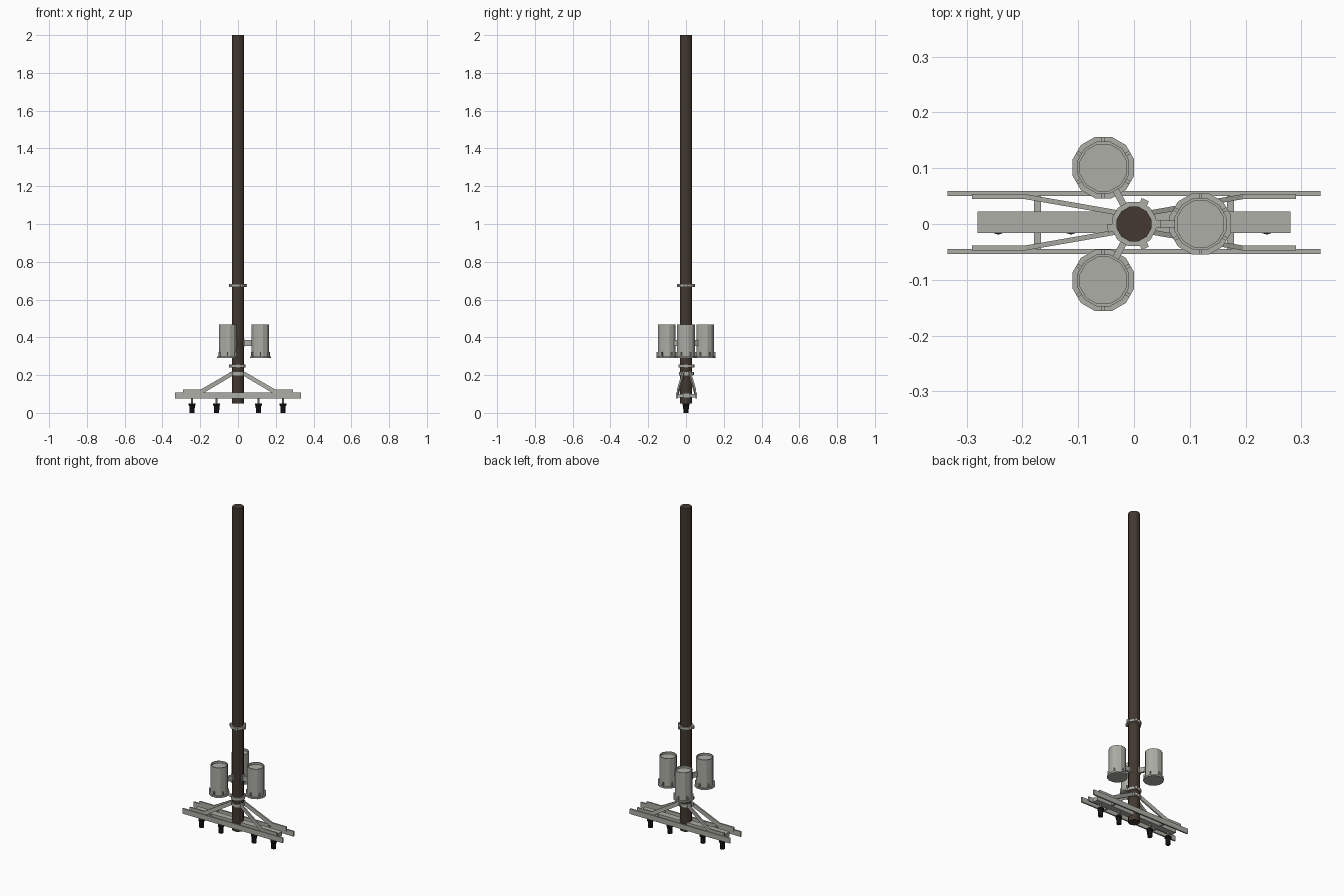
import bpy, bmesh, math
from mathutils import Matrix, Vector

if "Cube" in bpy.data.objects:
    bpy.data.objects.remove(bpy.data.objects["Cube"])


def material(name, rgb):
    m = bpy.data.materials.new(name)
    m.diffuse_color = (*rgb, 1)
    m.use_nodes = True
    m.node_tree.nodes["Principled BSDF"].inputs["Base Color"].default_value = m.diffuse_color
    return m


GREY = material("galvanised grey", (0.42, 0.42, 0.38))
BROWN = material("dark wood", (0.055, 0.04, 0.029))
BLACK = material("black insulator", (0.012, 0.012, 0.012))


def finish(bm, name, mat):
    bmesh.ops.recalc_face_normals(bm, faces=bm.faces)
    me = bpy.data.meshes.new(name)
    bm.to_mesh(me)
    bm.free()
    me.materials.append(mat)
    ob = bpy.data.objects.new(name, me)
    bpy.context.collection.objects.link(ob)
    return ob


def lathe(name, profile, mat, loc=(0, 0, 0), sides=12, closed=False):
    """Revolve (radius, z) points; open profiles are capped at both ends."""
    bm = bmesh.new()
    rings = []
    for r, z in profile:
        rings.append([bm.verts.new((loc[0] + r * math.cos(2 * math.pi * (i + .5) / sides),
                                    loc[1] + r * math.sin(2 * math.pi * (i + .5) / sides),
                                    loc[2] + z)) for i in range(sides)])
    pairs = list(zip(rings, rings[1:])) + ([(rings[-1], rings[0])] if closed else [])
    for a, b in pairs:
        for i in range(sides):
            j = (i + 1) % sides
            bm.faces.new((a[i], a[j], b[j], b[i]))
    if not closed:
        bm.faces.new(rings[0])
        bm.faces.new(rings[-1])
    return finish(bm, name, mat)


def box(name, lo, hi, mat=GREY, angle=0, origin=(0, 0)):
    """Box between two corners, turned about z, then moved to origin."""
    lo, hi = Vector(lo), Vector(hi)
    bm = bmesh.new()
    bmesh.ops.create_cube(bm, size=1)
    m = (Matrix.Translation((*origin, 0)) @ Matrix.Rotation(angle, 4, 'Z')
         @ Matrix.Translation((lo + hi) / 2) @ Matrix.Diagonal((*(hi - lo), 1)))
    bmesh.ops.transform(bm, matrix=m, verts=bm.verts)
    return finish(bm, name, mat)


def brace(name, sx, sy):
    """Bent strap: flat along the rail, then rising to the pole."""
    bm = bmesh.new()
    secs = []
    for x, y, z0, z1 in ((.29, .046, .098, .125), (.195, .046, .098, .125), (.028, .017, .197, .222)):
        secs.append([bm.verts.new((sx * x, .003 + sy * (y + dy), z))
                     for dy, z in ((-.0045, z0), (.0045, z0), (.0045, z1), (-.0045, z1))])
    for a, b in zip(secs, secs[1:]):
        for i in range(4):
            j = (i + 1) % 4
            bm.faces.new((a[i], a[j], b[j], b[i]))
    bm.faces.new(secs[0])
    bm.faces.new(secs[-1])
    finish(bm, name, GREY)


# Pole
lathe("pole", [(.032, .05), (.032, 2)], BROWN)

# Clamp collars with bolt lugs
for z, r, h in ((.675, .041, .016), (.248, .040, .018), (.208, .037, .018)):
    lathe("pole_collar", [(.031, z - h / 2), (r, z - h / 2), (r, z + h / 2), (.031, z + h / 2)],
          GREY, closed=True)
    for deg in (0, 65, 190, 295):
        if z > .6 or deg in (65, 190):
            box("collar_lug", (r - .003, -.007, z - .008), (r + .007, .007, z + .008),
                angle=math.radians(deg))

# Three cans around the pole
for deg, dist in ((0, .119), (118.5, .115), (-118.5, .115)):
    a = math.radians(deg)
    c = (dist * math.cos(a), dist * math.sin(a))
    lathe("can", [(.057, .29), (.057, .299), (.048, .299), (.048, .467),
                  (.043, .467), (.043, .455)], GREY, (*c, 0))
    for k in range(6):
        box("can_foot_tab", (.046, -.003, .297), (.055, .003, .322),
            angle=math.radians(30 + 60 * k), origin=c)
    box("can_bracket", (.028, -.006, .355), (dist - .044, .006, .385), angle=a)
    box("bracket_plate", (.029, -.014, .352), (.036, .014, .388), angle=a)

# Rails, braces and cross ties
box("centre_arm", (-.28, -.016, .079), (.28, .022, .106))
for s in (-1, 1):
    box("side_rail", (-.334, .003 + s * .052 - .0045, .077), (.334, .003 + s * .052 + .0045, .108))
    box("cross_tie", (s * .173 - .006, -.047, .082), (s * .173 + .006, .053, .1))
    for t in (-1, 1):
        brace("brace", s, t)

# Hanging insulators
for x in (-.243, -.113, .108, .238):
    lathe("insulator_pin", [(.006, .045), (.006, .085)], GREY, (x, 0, 0), 8)
    lathe("insulator", [(.014, 0), (.015, .036), (.019, .040), (.019, .050)], BLACK, (x, 0, 0), 10)
